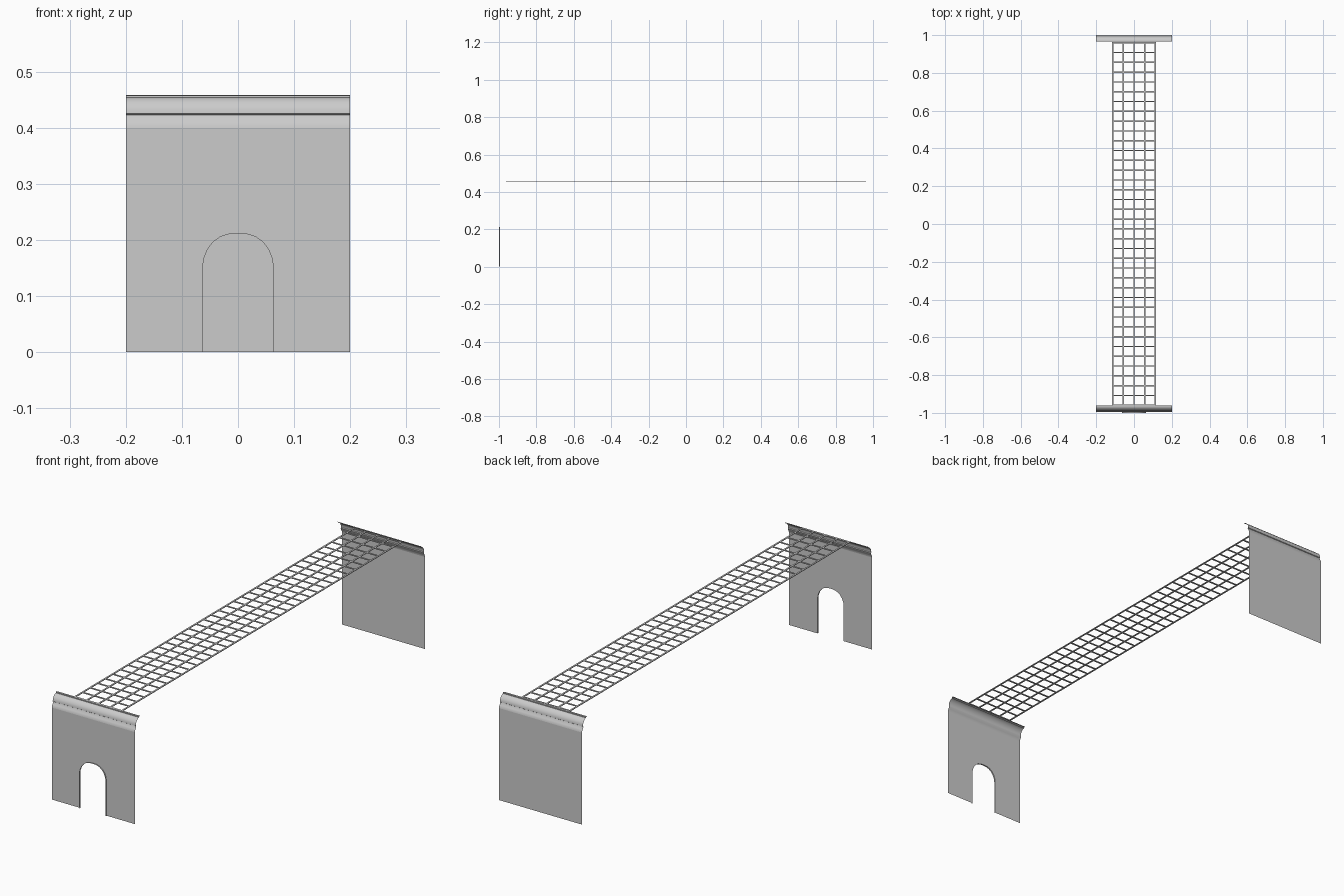
import bpy, bmesh
from mathutils import Vector

if "Cube" in bpy.data.objects:
    bpy.data.objects.remove(bpy.data.objects["Cube"])

def make(name, verts, faces, smooth=False):
    me = bpy.data.meshes.new(name)
    me.from_pydata(verts, [], faces)
    ob = bpy.data.objects.new(name, me)
    bpy.context.collection.objects.link(ob)
    if smooth:
        bpy.ops.object.select_all(action='DESELECT')
        ob.select_set(True)
        bpy.context.view_layer.objects.active = ob
        bpy.ops.object.shade_smooth_by_angle(angle=0.6)
    return ob

W, H = 0.2, 0.4
YF, YB = -0.994, 1.0      # wall planes

# arch outline, right half from floor to crown, then mirrored
half = [(0.063, 0), (0.063, 0.15), (0.061, 0.167), (0.054, 0.184), (0.044, 0.197),
        (0.031, 0.206), (0.016, 0.2105), (0, 0.2115)]
arch = half + [(-x, z) for x, z in reversed(half[:-1])]

# front wall with arched opening, back wall plain
outline = [(W, 0), (W, H), (-W, H), (-W, 0)] + list(reversed(arch))
make("front_wall", [(x, YF, z) for x, z in outline], [list(range(len(outline)))[::-1]])
make("back_wall", [(-W, YB, 0), (W, YB, 0), (W, YB, H), (-W, YB, H)], [(3, 2, 1, 0)])

# thin arch reveal
n = len(arch)
make("arch_reveal", [(x, y, z) for y in (-1.0, YF) for x, z in arch],
     [(i, i + 1, n + i + 1, n + i) for i in range(n - 1)], True)

# cornice profile: inward offset, height
prof = [(0, .400), (.001, .406), (.004, .412), (.007, .417), (.009, .423), (.006, .425),
        (.0065, .432), (.009, .439), (.014, .446), (.021, .452), (.026, .4535),
        (.028, .4535), (.028, .4575), (.034, .4585)]
def cornice(name, y, s):
    m = len(prof)
    make(name, [(x, y + s * d, z) for x in (-W, W) for d, z in prof],
         [(i, m + i, m + i + 1, i + 1) for i in range(m - 1)], True)
cornice("front_cornice", YF, 1)
cornice("back_cornice", YB, -1)

# overhead wire mesh of thin square bars
def bars(name, boxes):
    v, f = [], []
    for cx, cy, sx, sy in boxes:
        b = len(v)
        v += [(cx + i * sx / 2, cy + j * sy / 2, 0.4565 + k * T / 2)
              for k in (-1, 1) for i, j in ((-1, -1), (1, -1), (1, 1), (-1, 1))]
        f += [[b + q for q in c] for c in ((3, 2, 1, 0), (4, 5, 6, 7), (0, 1, 5, 4),
              (1, 2, 6, 5), (2, 3, 7, 6), (3, 0, 4, 7))]
    make(name, v, f)
T, B, L = 0.003, 0.007, 0.963
bars("mesh_long_bars", [(i * 0.0565, 0, B, 2 * L) for i in range(-2, 3)])
N = 38
bars("mesh_cross_bars", [(0, -L + B / 2 + i * (2 * L - B) / (N - 1), 0.226 + B, B) for i in range(N)])
